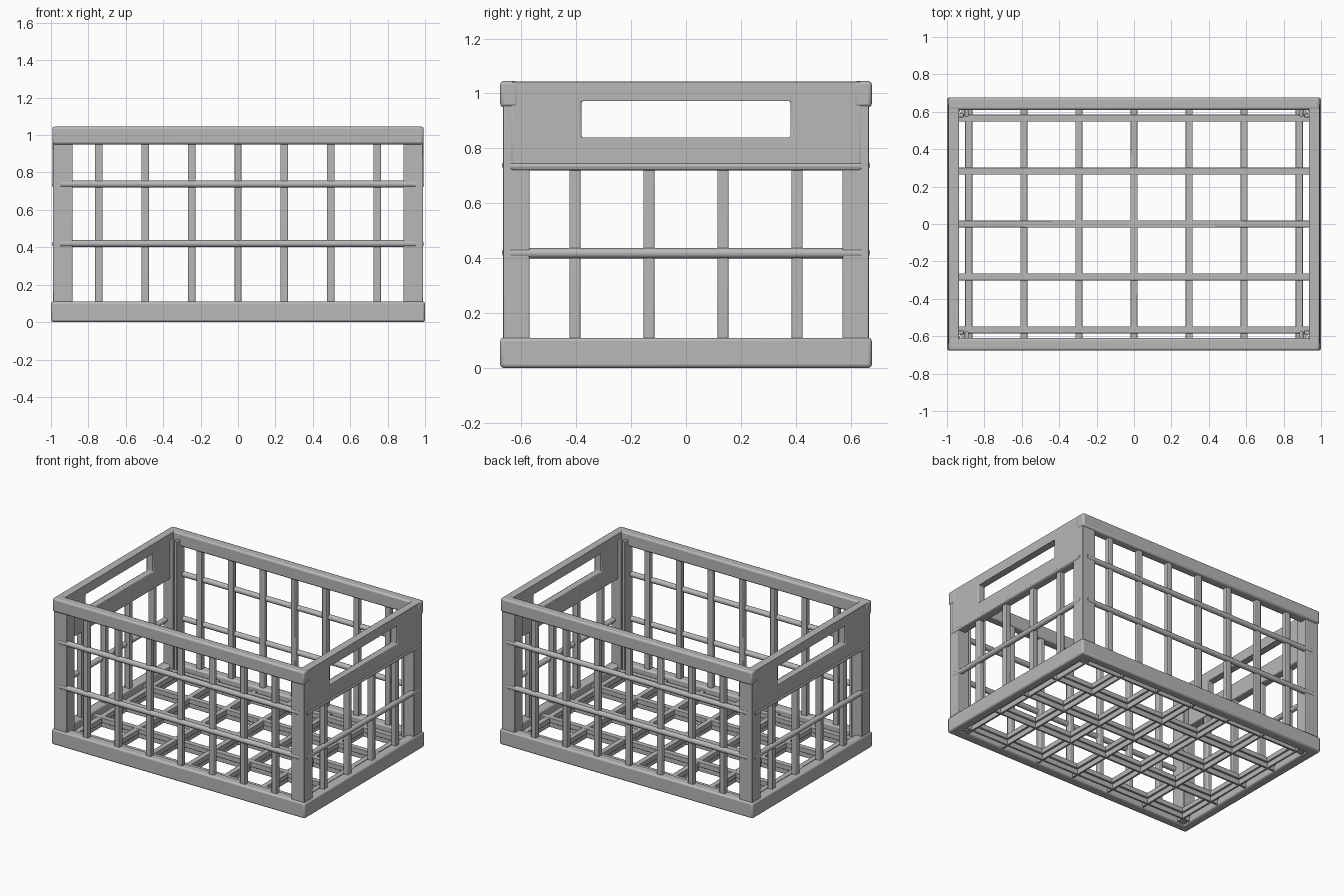
import bpy, bmesh, math
from mathutils import Matrix, Vector

if "Cube" in bpy.data.objects:
    bpy.data.objects.remove(bpy.data.objects["Cube"])

grey = bpy.data.materials.new("grey plastic")
grey.diffuse_color = (0.48, 0.48, 0.48, 1)
grey.use_nodes = True
grey.node_tree.nodes["Principled BSDF"].inputs["Base Color"].default_value = grey.diffuse_color


def finish(name, bm, bevel=0.0):
    bmesh.ops.recalc_face_normals(bm, faces=bm.faces)
    me = bpy.data.meshes.new(name)
    bm.to_mesh(me)
    bm.free()
    me.materials.append(grey)
    ob = bpy.data.objects.new(name, me)
    bpy.context.collection.objects.link(ob)
    bpy.ops.object.select_all(action='DESELECT')
    bpy.context.view_layer.objects.active = ob
    ob.select_set(True)
    bpy.ops.object.shade_smooth_by_angle(angle=math.radians(35))
    if bevel:
        m = ob.modifiers.new("rounded edges", 'BEVEL')
        m.width, m.segments, m.limit_method = bevel, 2, 'ANGLE'
    return ob


def box(bm, x0, x1, y0, y1, z0, z1):
    mid = Vector((x0 + x1, y0 + y1, z0 + z1)) / 2
    size = Vector((abs(x1 - x0), abs(y1 - y0), abs(z1 - z0)))
    bmesh.ops.create_cube(bm, size=1, matrix=Matrix.Translation(mid) @ Matrix.Diagonal(size.to_4d()))


def rod(bm, centre, length, radius, axis):
    rot = Matrix.Rotation(math.pi / 2, 4, 'Y' if axis == 'x' else 'X')
    bmesh.ops.create_cone(bm, cap_ends=True, segments=12, radius1=radius, radius2=radius,
                          depth=length, matrix=Matrix.Translation(centre) @ rot)


def prism(bm, pts, z0, z1):
    face = bm.faces.new([bm.verts.new((x, y, z0)) for x, y in pts])
    out = bmesh.ops.extrude_face_region(bm, geom=[face])["geom"]
    bmesh.ops.translate(bm, vec=(0, 0, z1 - z0), verts=[v for v in out if isinstance(v, bmesh.types.BMVert)])


def frame(bm, outer, inner, d0, d1, place):
    """Rectangular ring; outer and inner are (u0, u1, v0, v1), place maps (u, v, depth)."""
    def corners(r, d):
        u0, u1, v0, v1 = r
        return [bm.verts.new(place(u, v, d)) for u, v in ((u0, v0), (u1, v0), (u1, v1), (u0, v1))]
    loops = [corners(outer, d0), corners(outer, d1), corners(inner, d1), corners(inner, d0)]
    for k in range(4):
        a, b = loops[k], loops[(k + 1) % 4]
        for i in range(4):
            j = (i + 1) % 4
            bm.faces.new((a[i], a[j], b[j], b[i]))


SIGNS = (-1, 1)

# Bottom rim
bm = bmesh.new()
frame(bm, (-1, 1, -.677, .677), (-.935, .935, -.61, .61), 0, .11, lambda u, v, d: (u, v, d))
finish("bottom_rim", bm, .012)

# Long top rails
bm = bmesh.new()
for s in SIGNS:
    box(bm, -.993, .993, s * .61, s * .677, .95, 1.045)
finish("top_rails", bm, .012)

# End panels with handle openings
for s, side in zip(SIGNS, ("left", "right")):
    bm = bmesh.new()
    frame(bm, (-.64, .64, .72, 1.043), (-.38, .38, .84, .972), s * .936, s * .991,
          lambda u, v, d: (d, u, v))
    finish(side + "_handle_panel", bm, .006)

# L-shaped corner posts with small lips at the inner edges
profile = [(.99, .666), (.885, .666), (.885, .575), (.905, .575), (.905, .612), (.936, .612),
           (.936, .59), (.91, .59), (.91, .57), (.99, .57)]
bm = bmesh.new()
for sx in SIGNS:
    for sy in SIGNS:
        prism(bm, [(sx * x, sy * y) for x, y in profile], .05, 1.0)
finish("corner_posts", bm, .004)

# Front and back lattice
for s, side in zip(SIGNS, ("front", "back")):
    bm = bmesh.new()
    for i in range(-3, 4):
        box(bm, i * .248 - .02, i * .248 + .02, s * .62, s * .658, .06, .97)
    finish(side + "_upright_bars", bm, .005)
    bm = bmesh.new()
    for z in (.42, .738):
        rod(bm, (0, s * .652, z), 1.9, .019, 'x')
    finish(side + "_cross_bars", bm)

# End lattice
for s, side in zip(SIGNS, ("left", "right")):
    bm = bmesh.new()
    for y in (-.405, -.135, .135, .405):
        box(bm, s * .94, s * .978, y - .02, y + .02, .06, .75)
    finish(side + "_upright_bars", bm, .005)
    bm = bmesh.new()
    rod(bm, (s * .975, 0, .418), 1.28, .019, 'y')
    rod(bm, (s * .981, 0, .735), 1.28, .014, 'y')
    finish(side + "_cross_bars", bm)

# Floor grid: flat bars stiffened by narrow ribs underneath
bm = bmesh.new()
for half, z0, z1 in ((.019, .045, .08), (.007, .008, .046)):
    for i in range(-3, 4):
        x = i * .2945
        box(bm, x - half, x + half, -.62, .62, z0, z1)
    for j in range(-2, 3):
        y = j * .283
        box(bm, -.945, .945, y - half, y + half, z0 + .001, z1 + .001)
finish("floor_grid", bm, .003)

# Ribbed corner feet
bm = bmesh.new()
for sx in SIGNS:
    for sy in SIGNS:
        bmesh.ops.create_cone(bm, cap_ends=True, segments=16, radius1=.024, radius2=.024, depth=.04,
                              matrix=Matrix.Translation((sx * .905, sy * .588, .025)))
finish("corner_feet", bm)
